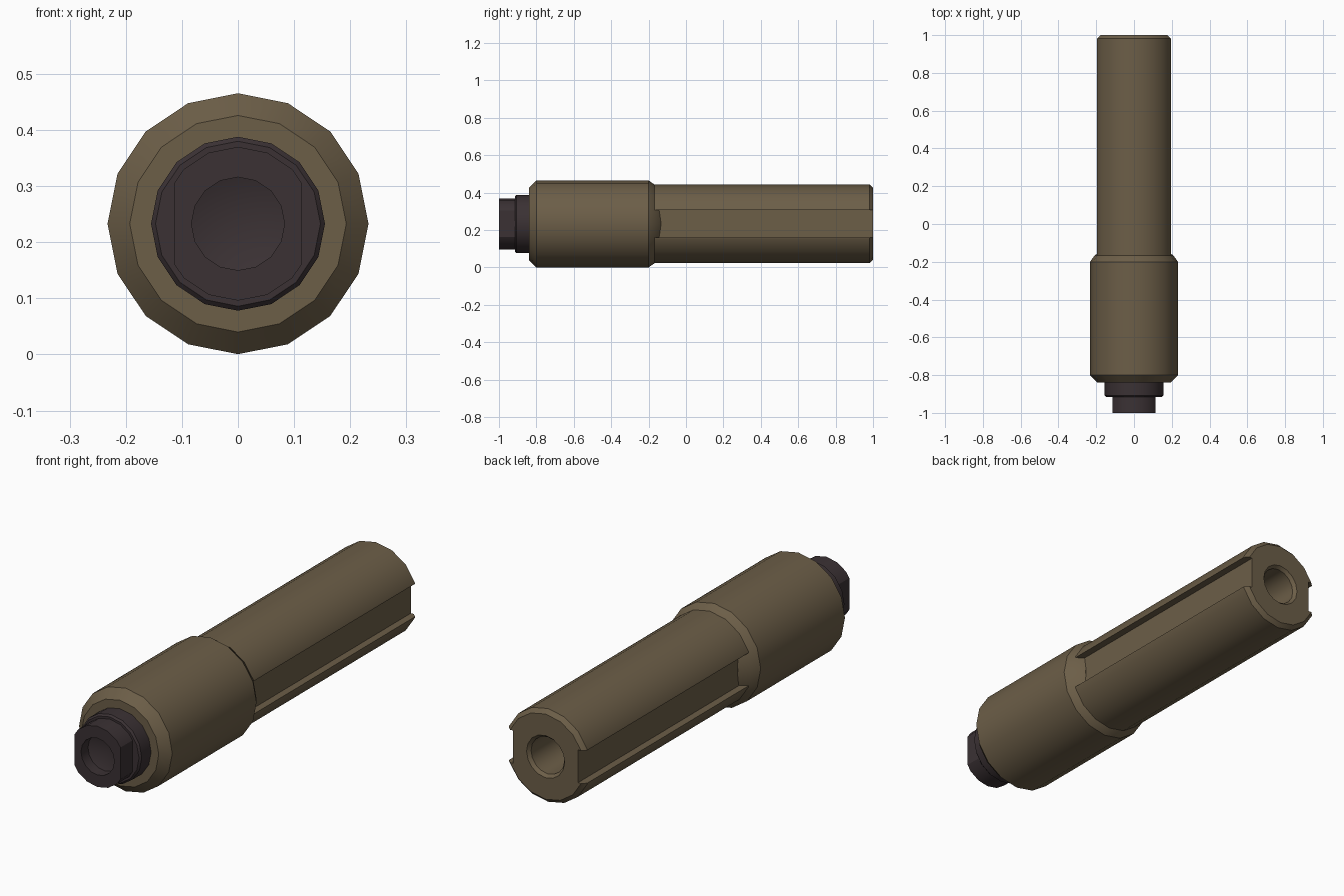
import bpy, bmesh, math

if "Cube" in bpy.data.objects:
    bpy.data.objects.remove(bpy.data.objects["Cube"])

CZ = 0.233    # height of the long axis
SIDES = 16


def material(name, rgb):
    m = bpy.data.materials.new(name)
    m.diffuse_color = (*rgb, 1)
    m.use_nodes = True
    m.node_tree.nodes["Principled BSDF"].inputs["Base Color"].default_value = m.diffuse_color
    return m


tan = material("tan metal", (0.150, 0.112, 0.064))
dark = material("dark steel", (0.043, 0.031, 0.034))


def lathe(name, profile, mat):
    """Spin (radius, y) points about the long axis; both ends lie on the axis."""
    bm = bmesh.new()
    rings = []
    for r, y in profile:
        if r == 0:
            rings.append([bm.verts.new((0, y, CZ))] * SIDES)
        else:
            angles = [2 * math.pi * i / SIDES for i in range(SIDES)]
            rings.append([bm.verts.new((r * math.sin(a), y, CZ + r * math.cos(a)))
                          for a in angles])
    for a, b in zip(rings, rings[1:]):
        for i in range(SIDES):
            j = (i + 1) % SIDES
            bm.faces.new(list(dict.fromkeys((a[i], a[j], b[j], b[i]))))
    bmesh.ops.recalc_face_normals(bm, faces=bm.faces)
    me = bpy.data.meshes.new(name)
    bm.to_mesh(me)
    bm.free()
    me.materials.append(mat)
    ob = bpy.data.objects.new(name, me)
    bpy.context.collection.objects.link(ob)
    return ob


def select(ob):
    bpy.ops.object.select_all(action='DESELECT')
    ob.select_set(True)
    bpy.context.view_layer.objects.active = ob


def cut_sides(ob, x, y0, y1, half_height):
    """Cut away everything beyond x on both sides within the given band."""
    for s in (-1, 1):
        bpy.ops.mesh.primitive_cube_add(size=1, location=(s * (x + 0.25), (y0 + y1) / 2, CZ))
        cutter = bpy.context.object
        cutter.scale = (0.5, y1 - y0, 2 * half_height)
        cutter.hide_render = True
        cutter.data.materials.append(ob.data.materials[0])
        select(ob)
        mod = ob.modifiers.new("side cut", 'BOOLEAN')
        mod.operation = 'DIFFERENCE'
        mod.solver = 'EXACT'
        mod.object = cutter
        bpy.ops.object.modifier_apply(modifier=mod.name)
        bpy.data.objects.remove(cutter)


# Thick front sleeve with chamfered ends
sleeve = lathe("sleeve", [(0, -0.84), (0.193, -0.84), (0.2325, -0.80), (0.2325, -0.20),
                          (0.21, -0.168), (0.165, -0.135), (0, -0.135)], tan)

# Long rear tube with a bore in the end and a flat slot along each side
tube = lathe("rear_tube", [(0, 0.5), (0.083, 0.5), (0.083, 0.985), (0.095, 1.0), (0.192, 1.0),
                           (0.21, 0.982), (0.21, -0.3), (0, -0.3)], tan)
cut_sides(tube, 0.162, -0.25, 1.1, 0.074)

# Dark collar and front nut with two wrench flats and a blind bore
collar = lathe("collar", [(0, -0.915), (0.147, -0.915), (0.155, -0.907),
                          (0.155, -0.82), (0, -0.82)], dark)
nut = lathe("front_nut", [(0, -0.922), (0.083, -0.95), (0.083, -1.0), (0.137, -1.0),
                          (0.137, -0.90), (0, -0.90)], dark)
cut_sides(nut, 0.114, -1.1, -0.8, 0.3)

for ob in (sleeve, tube, collar, nut):
    select(ob)
    bpy.ops.object.shade_smooth_by_angle(angle=math.radians(28))
